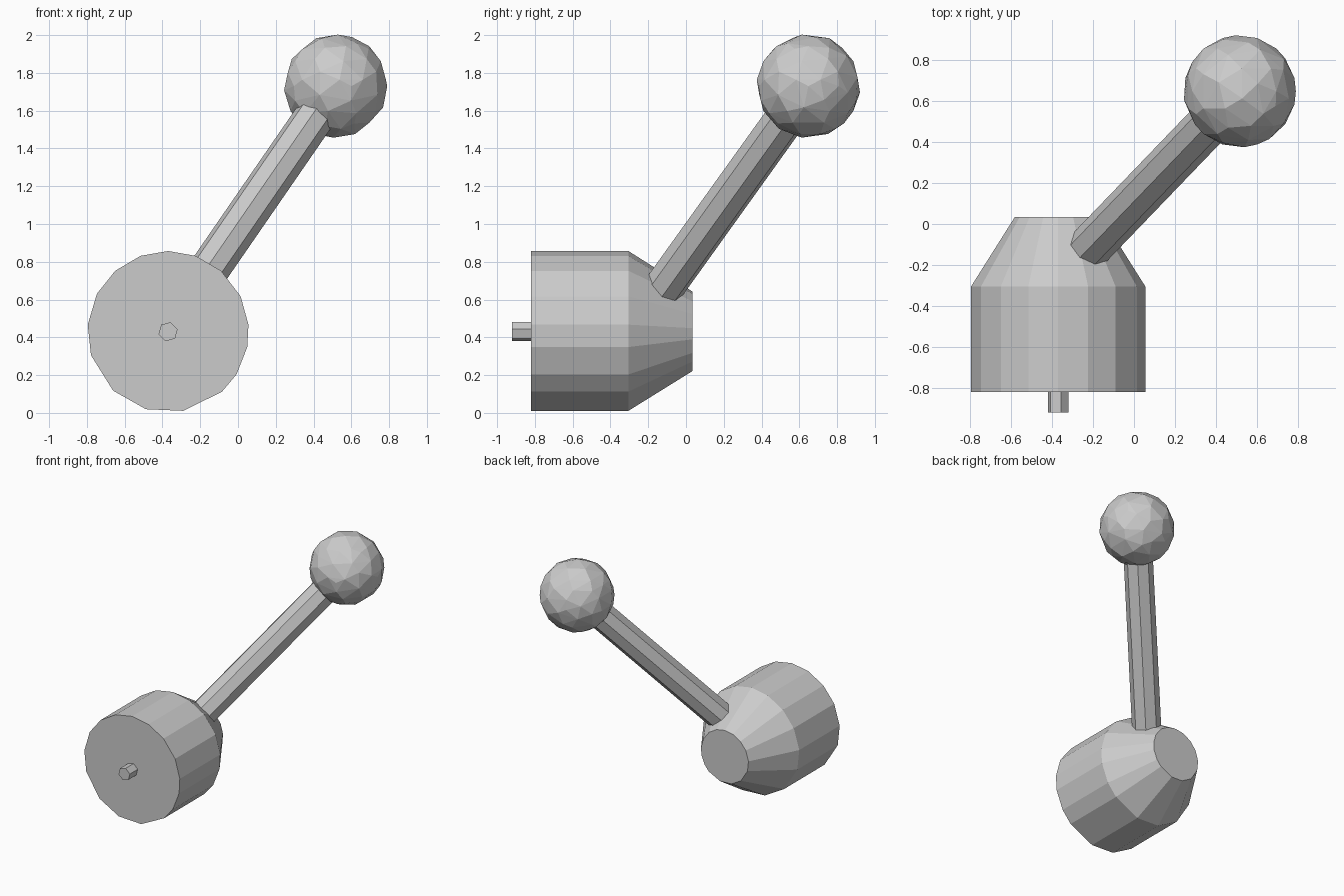
import bpy, bmesh
from math import cos, sin, radians
from mathutils import Vector

if "Cube" in bpy.data.objects:
    bpy.data.objects.remove(bpy.data.objects["Cube"])

CX, CZ = -0.37, 0.43                     # axis of the body
BALL = Vector((0.517, 0.648, 1.73))      # centre of the ball
ROD_DIR = Vector((1.0, 1.04, 1.45))      # direction of the rod


def loft_y(name, angles, sections):
    """Closed solid around the body axis; sections are (y, radius)."""
    bm = bmesh.new()
    rings = [[bm.verts.new((CX + r * cos(radians(a)), y, CZ + r * sin(radians(a))))
              for a in angles] for y, r in sections]
    n = len(angles)
    for a, b in zip(rings, rings[1:]):
        for i in range(n):
            j = (i + 1) % n
            bm.faces.new((a[i], a[j], b[j], b[i]))
    bm.faces.new(rings[0])
    bm.faces.new(rings[-1])
    bmesh.ops.recalc_face_normals(bm, faces=bm.faces)
    me = bpy.data.meshes.new(name)
    bm.to_mesh(me)
    bm.free()
    ob = bpy.data.objects.new(name, me)
    bpy.context.collection.objects.link(ob)
    return ob


# Body: slightly irregular drum with a tapered back
body_angles = [90, 70, 49, 26, 5, -11, -32, -48, -79, -106, -133, -163,
               -185, -208, -229, -250]
loft_y("body", body_angles, [(-0.82, 0.427), (-0.305, 0.427), (0.035, 0.212)])

# Small pin on the front face
loft_y("front_pin", [i * 60 + 15 for i in range(6)], [(-0.92, 0.052), (-0.78, 0.052)])

# Slanted rod from the taper into the ball
start, end = BALL - ROD_DIR * 0.80, BALL - ROD_DIR * 0.06
bpy.ops.mesh.primitive_cylinder_add(vertices=8, radius=0.107,
                                    depth=(end - start).length,
                                    location=(start + end) / 2)
rod = bpy.context.object
rod.name = "rod"
rod.rotation_mode = 'QUATERNION'
rod.rotation_quaternion = ROD_DIR.to_track_quat('Z', 'Y')

# Faceted ball at the tip
bpy.ops.mesh.primitive_ico_sphere_add(subdivisions=3, radius=0.273, location=BALL)
ball = bpy.context.object
ball.name = "ball"
dec = ball.modifiers.new("facets", 'DECIMATE')
dec.ratio = 0.5
